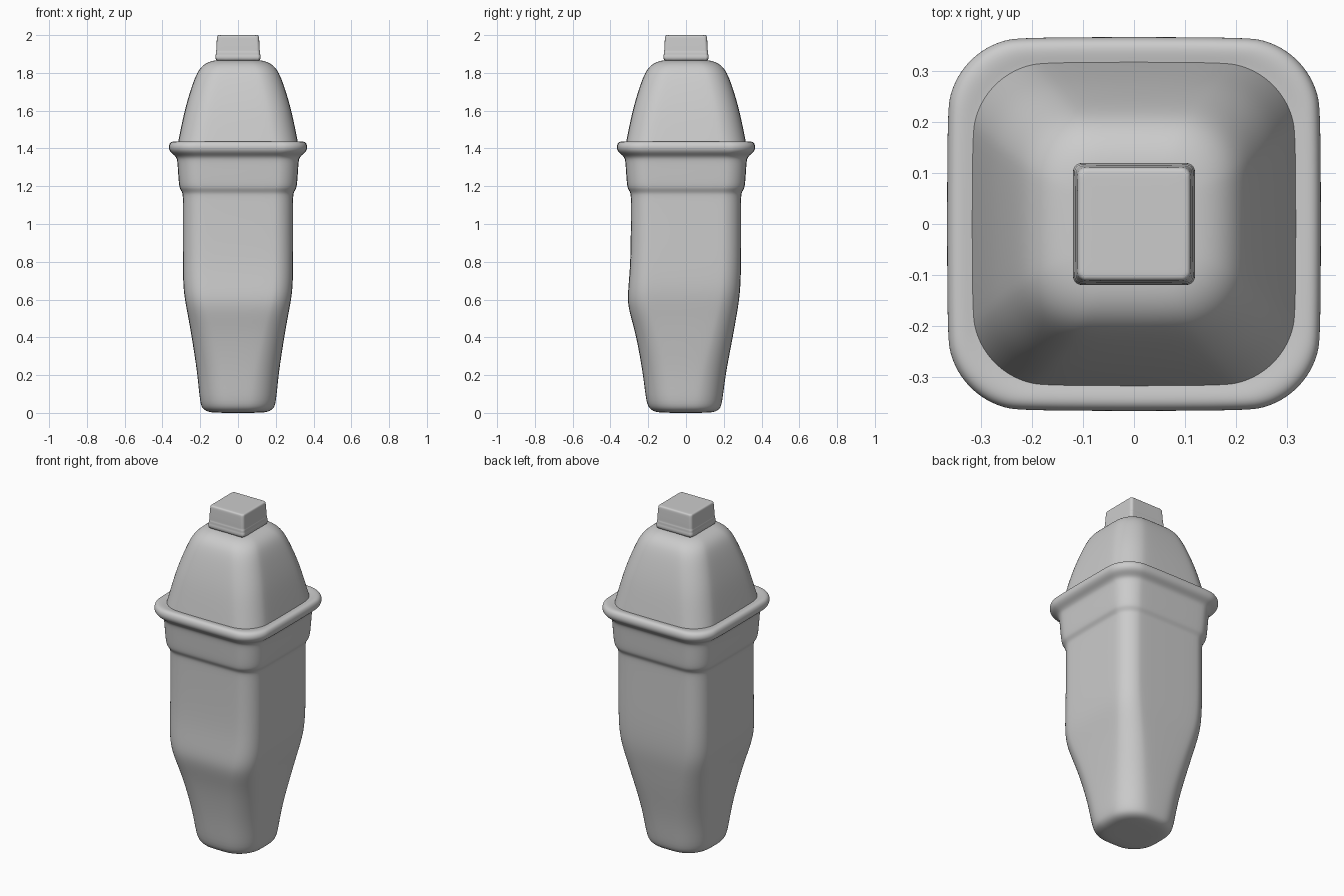
import bpy, bmesh, math


def ring(z, hx, front, back, r, seg=6):
    """Rounded rectangle at height z, with separate front and back depths."""
    pts = []
    corners = [(hx - r, back - r, 0), (r - hx, back - r, 90),
               (r - hx, r - front, 180), (hx - r, r - front, 270)]
    for cx, cy, start in corners:
        for i in range(seg + 1):
            a = math.radians(start + 90 * i / seg)
            pts.append((cx + r * math.cos(a), cy + r * math.sin(a), z))
    return pts


def loft(name, rows, levels=2):
    """Skin a closed solid through rounded square sections, then smooth it."""
    bm = bmesh.new()
    rings = [[bm.verts.new(p) for p in ring(*row)] for row in rows]
    for low, high in zip(rings, rings[1:]):
        n = len(low)
        for i in range(n):
            j = (i + 1) % n
            bm.faces.new((low[i], low[j], high[j], high[i]))
    bm.faces.new(rings[0][::-1])
    bm.faces.new(rings[-1])
    bmesh.ops.recalc_face_normals(bm, faces=bm.faces)
    mesh = bpy.data.meshes.new(name)
    bm.to_mesh(mesh)
    bm.free()
    mesh.shade_smooth()
    ob = bpy.data.objects.new(name, mesh)
    bpy.context.collection.objects.link(ob)
    mod = ob.modifiers.new("smooth", 'SUBSURF')
    mod.levels = mod.render_levels = levels
    return ob


def square(rows):
    return [(z, h, h, h, r) for z, h, r in rows]


# Tapered handle with a front bulge, a stepped collar and a rolled rim
handle = [
    (0.0, 0.11, 0.11, 0.11, 0.08),
    (0.004, 0.155, 0.16, 0.15, 0.115),
    (0.018, 0.185, 0.19, 0.178, 0.145),
    (0.05, 0.202, 0.211, 0.192, 0.155),
    (0.2, 0.213, 0.226, 0.208, 0.15),
    (0.4, 0.245, 0.262, 0.248, 0.135),
    (0.5, 0.262, 0.29, 0.265, 0.125),
    (0.58, 0.278, 0.31, 0.279, 0.12),
    (0.66, 0.29, 0.306, 0.288, 0.115),
    (0.78, 0.292, 0.295, 0.292, 0.11),
] + square([
    (0.95, 0.292, 0.11), (1.14, 0.292, 0.11), (1.165, 0.293, 0.11),
    (1.185, 0.307, 0.12), (1.205, 0.313, 0.12), (1.32, 0.32, 0.125),
    (1.352, 0.324, 0.13), (1.368, 0.342, 0.14), (1.382, 0.36, 0.15),
    (1.405, 0.369, 0.155), (1.43, 0.362, 0.15), (1.438, 0.345, 0.145),
    (1.434, 0.32, 0.135), (1.43, 0.30, 0.13)])
loft("handle", handle)

# Domed lid
loft("dome_lid", square([
    (1.41, 0.319, 0.15), (1.425, 0.319, 0.15), (1.44, 0.316, 0.15),
    (1.52, 0.300, 0.15), (1.62, 0.278, 0.145), (1.72, 0.248, 0.14),
    (1.79, 0.222, 0.13), (1.83, 0.198, 0.12), (1.855, 0.165, 0.10),
    (1.867, 0.125, 0.07), (1.868, 0.08, 0.04)]))

# Square button on top with slightly stepped sides
loft("top_button", square([
    (1.85, 0.12, 0.017), (1.89, 0.12, 0.017), (1.893, 0.1175, 0.017),
    (1.91, 0.1175, 0.017), (1.913, 0.115, 0.017), (1.93, 0.115, 0.017),
    (1.98, 0.112, 0.017), (1.994, 0.111, 0.017), (1.999, 0.106, 0.015),
    (2.0, 0.098, 0.012), (2.0, 0.07, 0.01)]))
